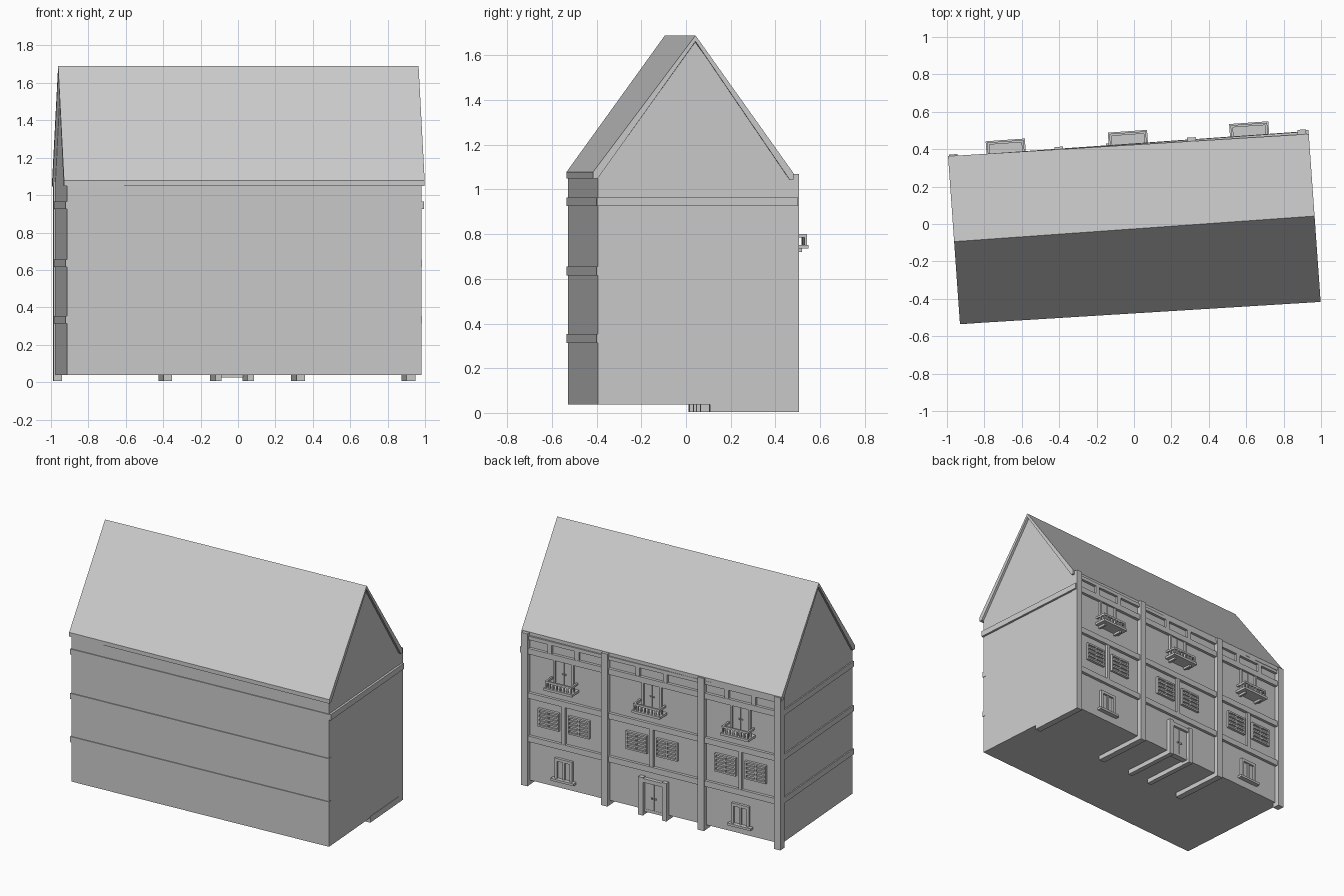
import bpy, math
from mathutils import Matrix

if "Cube" in bpy.data.objects:
    bpy.data.objects.remove(bpy.data.objects["Cube"], do_unlink=True)

GREY = (0.6, 0.6, 0.6, 1)
plaster = bpy.data.materials.new("plain_grey")
plaster.use_nodes = True
plaster.diffuse_color = GREY
plaster.node_tree.nodes["Principled BSDF"].inputs["Base Color"].default_value = GREY

# The whole house stands slightly turned on its plot
TURN = Matrix.Rotation(math.radians(4.05), 4, "Z")


def finish(name, verts, faces):
    mesh = bpy.data.meshes.new(name)
    mesh.from_pydata(verts, [], faces)
    mesh.transform(TURN)
    mesh.materials.append(plaster)
    obj = bpy.data.objects.new(name, mesh)
    bpy.context.collection.objects.link(obj)
    return obj


def boxes(name, spans):
    """One object from several boxes, each ((x0, x1), (y0, y1), (z0, z1))."""
    verts, faces = [], []
    for xs, ys, zs in spans:
        n = len(verts)
        verts += [(x, y, z) for x in xs for y in ys for z in zs]
        faces += [[n + i for i in f] for f in
                  ((0, 1, 3, 2), (4, 6, 7, 5), (0, 4, 5, 1),
                   (2, 3, 7, 6), (0, 2, 6, 4), (1, 5, 7, 3))]
    return finish(name, verts, faces)


def around(c, w):
    return (c - w / 2, c + w / 2)


def prism(name, profile, half, skew=0):
    """Extrude a (y, z) profile along x; skew turns everything but the ridge."""
    n = len(profile)
    verts = [(s * half, y - (s * skew if z < 1.6 else 0), z)
             for s in (-1, 1) for y, z in profile]
    faces = [(i, i + n, (i + 1) % n + n, (i + 1) % n) for i in range(n)]
    faces += [tuple(range(n)), tuple(reversed(range(n, 2 * n)))]
    return finish(name, verts, faces)


HALF, FRONT, BACK, POST = 0.95, -0.463, 0.41, 0.44
BASE, EAVE = 0.037, 1.05
LEVELS = (0.333, 0.635, 0.945)
BAYS = (0.65, 0.0, -0.655)
POSTS = (0.93, 0.339, -0.373, -0.938)

# Walls with gables, and the pitched roof slab
prism("house_walls", [(FRONT, BASE), (BACK, BASE), (BACK, EAVE),
                      (-0.026, 1.66), (FRONT, EAVE)], HALF)
prism("roof", [(-0.477, EAVE), (-0.477, 1.078), (-0.026, 1.69), (0.423, 1.073),
               (0.423, 1.045), (0.405, 1.045), (-0.026, 1.663), (-0.455, EAVE)],
      0.966, 0.009)

# Floor bands on the plain walls and the timbered back
for z in LEVELS:
    zs = around(z, 0.04)
    boxes("wall_band", [((-HALF - 0.008, HALF + 0.003), (FRONT - 0.006, FRONT + 0.02), zs),
                        ((-HALF - 0.008, -HALF + 0.02), (FRONT - 0.006, BACK), zs)])
    boxes("back_band", [((-HALF, HALF), (BACK - 0.01, 0.43), zs)])
boxes("gable_band", [((HALF - 0.02, HALF + 0.015), (FRONT - 0.004, POST - 0.005),
                      around(LEVELS[2], 0.04))])
boxes("eave_beam", [((-HALF, HALF), (BACK - 0.01, 0.428), (1.025, 1.05))])

# Tall posts and the ground beams that run in under the house
for x in POSTS:
    xs = around(x, 0.046)
    boxes("tall_post", [(xs, (BACK - 0.02, POST), (0.005, 1.07))])
    if x > -0.9:
        boxes("ground_beam", [(xs, (0.04, POST), (0.005, BASE + 0.01))])

for bay in BAYS:
    # Short frieze studs and the middle stud of the shuttered floor
    boxes("frieze_studs", [(around(bay + d, 0.03), (BACK - 0.01, 0.428), (0.96, 1.04))
                           for d in (-0.1, 0.1)])
    boxes("middle_stud", [(around(bay, 0.025), (BACK - 0.01, 0.428), (0.35, 0.62))])

    # Slatted shutters
    for side in (-1, 1):
        c = bay + side * 0.112
        parts = [(around(c, 0.15), (BACK - 0.01, 0.416), (0.44, 0.555))]
        parts += [(around(c + d, 0.01), (BACK, 0.428), (0.435, 0.56))
                  for d in (-0.073, 0, 0.073)]
        parts += [(around(c, 0.15), (BACK, 0.428), around(0.441 + i * 0.0283, 0.012))
                  for i in range(5)]
        boxes("shutter", parts)

    # Balcony door: two leaves, frame and knobs
    boxes("balcony_door",
          [(around(bay + d, 0.056), (BACK - 0.01, 0.417), (0.74, 0.925)) for d in (-0.03, 0.03)]
          + [(around(bay + d, 0.014), (BACK - 0.01, 0.426), (0.74, 0.925)) for d in (-0.067, 0.067)]
          + [(around(bay + d, 0.008), (BACK, 0.424), around(0.84, 0.008)) for d in (-0.012, 0.012)])

    # Balcony: slab, rails, balusters and brackets
    parts = [(around(bay, 0.21), (BACK - 0.01, 0.497), (0.735, 0.752)),
             (around(bay, 0.196), (0.478, 0.49), (0.786, 0.8))]
    for side in (-1, 1):
        parts += [(around(bay + side * 0.092, 0.012), (BACK, 0.49), (0.786, 0.8)),
                  (around(bay + side * 0.092, 0.01), around(0.45, 0.01), (0.75, 0.79)),
                  (around(bay + side * 0.07, 0.015), (BACK, 0.47), (0.72, 0.737))]
    parts += [(around(bay + (i - 3.5) * 0.0263, 0.01), (0.479, 0.489), (0.75, 0.79))
              for i in range(8)]
    boxes("balcony", parts)

    # Ground floor windows with frame, mullion, leaves and sill
    if bay:
        boxes("ground_window",
              [(around(bay + d, 0.018), (BACK - 0.01, 0.428), (0.1, 0.24)) for d in (-0.056, 0.056)]
              + [(around(bay, 0.014), (BACK - 0.01, 0.424), (0.1, 0.23)),
                 (around(bay, 0.13), (BACK - 0.01, 0.428), (0.225, 0.245)),
                 (around(bay, 0.1), (BACK - 0.01, 0.414), (0.1, 0.23)),
                 (around(bay, 0.17), (BACK - 0.01, 0.442), (0.088, 0.104))])

# Entrance: door posts carried on ground beams, lintel, leaves and knobs
DOOR = -0.015
boxes("door_posts", [(around(DOOR + d, 0.034), (0.39, POST), (0.005, 0.27)) for d in (-0.087, 0.087)])
boxes("door_beams", [(around(DOOR + d, 0.034), (0.04, POST), (0.005, BASE + 0.01))
                     for d in (-0.087, 0.087)])
boxes("door_lintel", [(around(DOOR, 0.208), (0.39, 0.435), (0.235, 0.262))])
boxes("door_step", [(around(DOOR, 0.15), (0.38, 0.42), (0.026, 0.045))])
boxes("door_leaves", [(around(DOOR + d, 0.064), (BACK - 0.01, 0.418), (0.04, 0.235))
                      for d in (-0.034, 0.034)])
boxes("door_knobs", [(around(DOOR + d, 0.01), (BACK, 0.426), around(0.13, 0.01))
                     for d in (-0.014, 0.014)])
